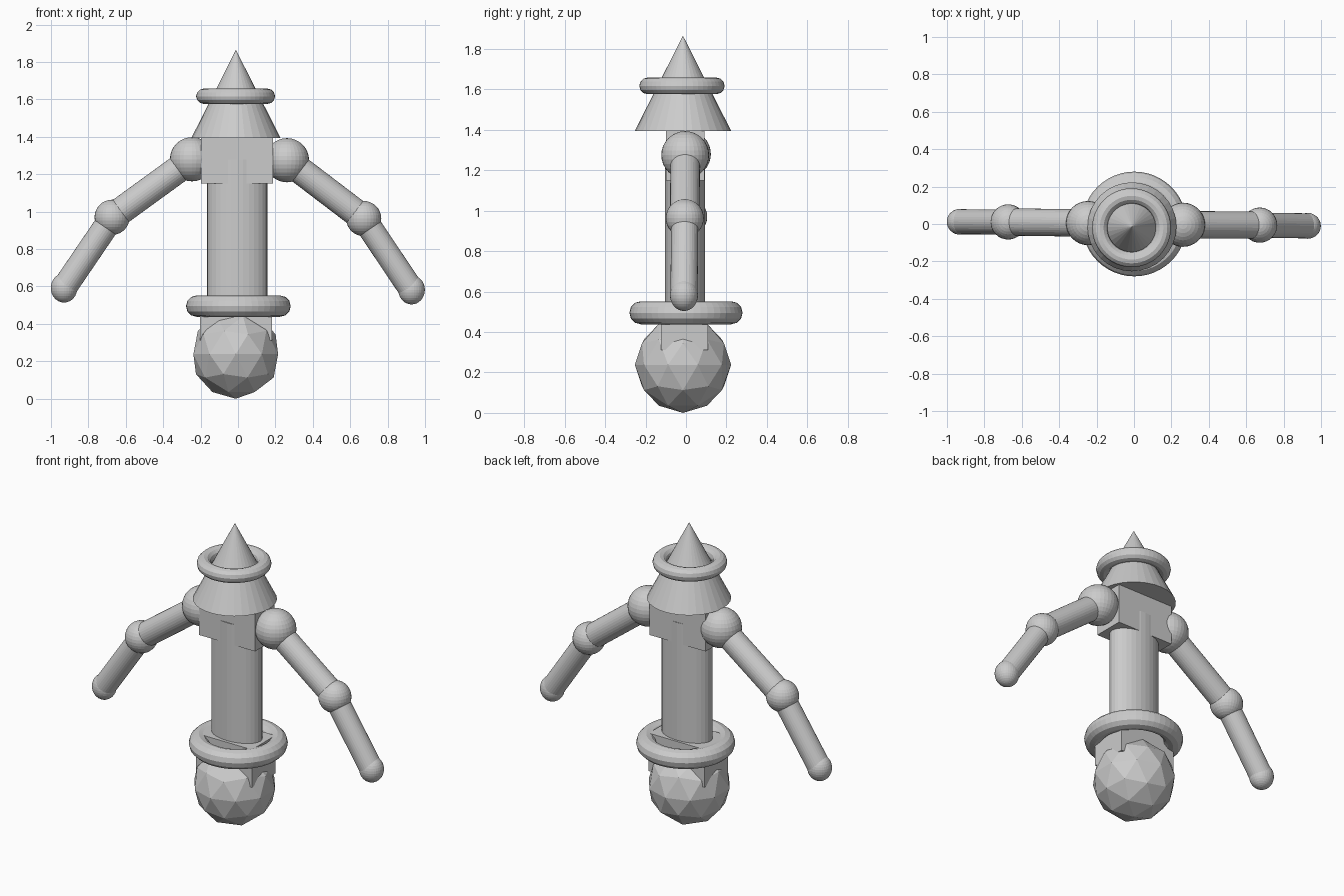
import bpy
from mathutils import Vector

if "Cube" in bpy.data.objects:
    bpy.data.objects.remove(bpy.data.objects["Cube"])

grey = bpy.data.materials.new("plain grey")
grey.diffuse_color = (0.6, 0.6, 0.6, 1)
grey.use_nodes = True
grey.node_tree.nodes["Principled BSDF"].inputs["Base Color"].default_value = grey.diffuse_color


def finish(name, scale=(1, 1, 1)):
    ob = bpy.context.object
    ob.name = name
    ob.scale = scale
    ob.data.materials.append(grey)
    return ob


def box(name, loc, size):
    bpy.ops.mesh.primitive_cube_add(size=1, location=loc)
    return finish(name, size)


def ball(name, loc, scale):
    bpy.ops.mesh.primitive_uv_sphere_add(segments=32, ring_count=16, radius=1, location=loc)
    return finish(name, scale)


def ring(name, loc, major, minor):
    bpy.ops.mesh.primitive_torus_add(location=loc, major_radius=major, minor_radius=minor,
                                     major_segments=48, minor_segments=12)
    return finish(name)


def rod(name, a, b, radius):
    a, b = Vector(a), Vector(b)
    bpy.ops.mesh.primitive_cylinder_add(vertices=32, radius=radius, depth=(b - a).length,
                                        location=(a + b) / 2)
    ob = finish(name)
    ob.rotation_euler = (b - a).to_track_quat('Z', 'Y').to_euler()
    return ob


# faceted ball foot
bpy.ops.mesh.primitive_ico_sphere_add(subdivisions=2, radius=0.238, location=(-0.012, -0.015, 0.238))
finish("ball_foot")

# hips with belt ring
box("hips", (-0.01, -0.008, 0.428), (0.384, 0.232, 0.236))
ring("belt_ring", (0.002, 0, 0.495), 0.223, 0.057)

# oval column body and chest block
bpy.ops.mesh.primitive_cylinder_add(vertices=32, radius=1, depth=1, location=(-0.004, -0.005, 0.895))
finish("body_column", (0.161, 0.1, 0.77))
box("chest_block", (-0.006, -0.004, 1.273), (0.386, 0.191, 0.246))

# pointed hat with ring
bpy.ops.mesh.primitive_cone_add(vertices=32, radius1=0.238, radius2=0, depth=0.47,
                                location=(-0.011, -0.015, 1.63))
finish("pointed_hat")
ring("hat_ring", (-0.013, -0.02, 1.617), 0.17, 0.041)

# arms: shoulder, elbow and hand joints joined by rods
arms = {
    "left": ((-0.246, 0.005, 1.28), (-0.673, 0.011, 0.97), (-0.93, 0.012, 0.592)),
    "right": ((0.262, -0.004, 1.275), (0.672, -0.006, 0.963), (0.928, -0.01, 0.582)),
}
for side, (shoulder, elbow, hand) in arms.items():
    ball(side + "_shoulder", shoulder, (0.118,) * 3)
    ball(side + "_elbow", elbow, (0.094,) * 3)
    ball(side + "_hand", hand, (0.071, 0.069, 0.078))
    rod(side + "_upper_arm", shoulder, elbow, 0.073)
    rod(side + "_forearm", elbow, hand, 0.067)
